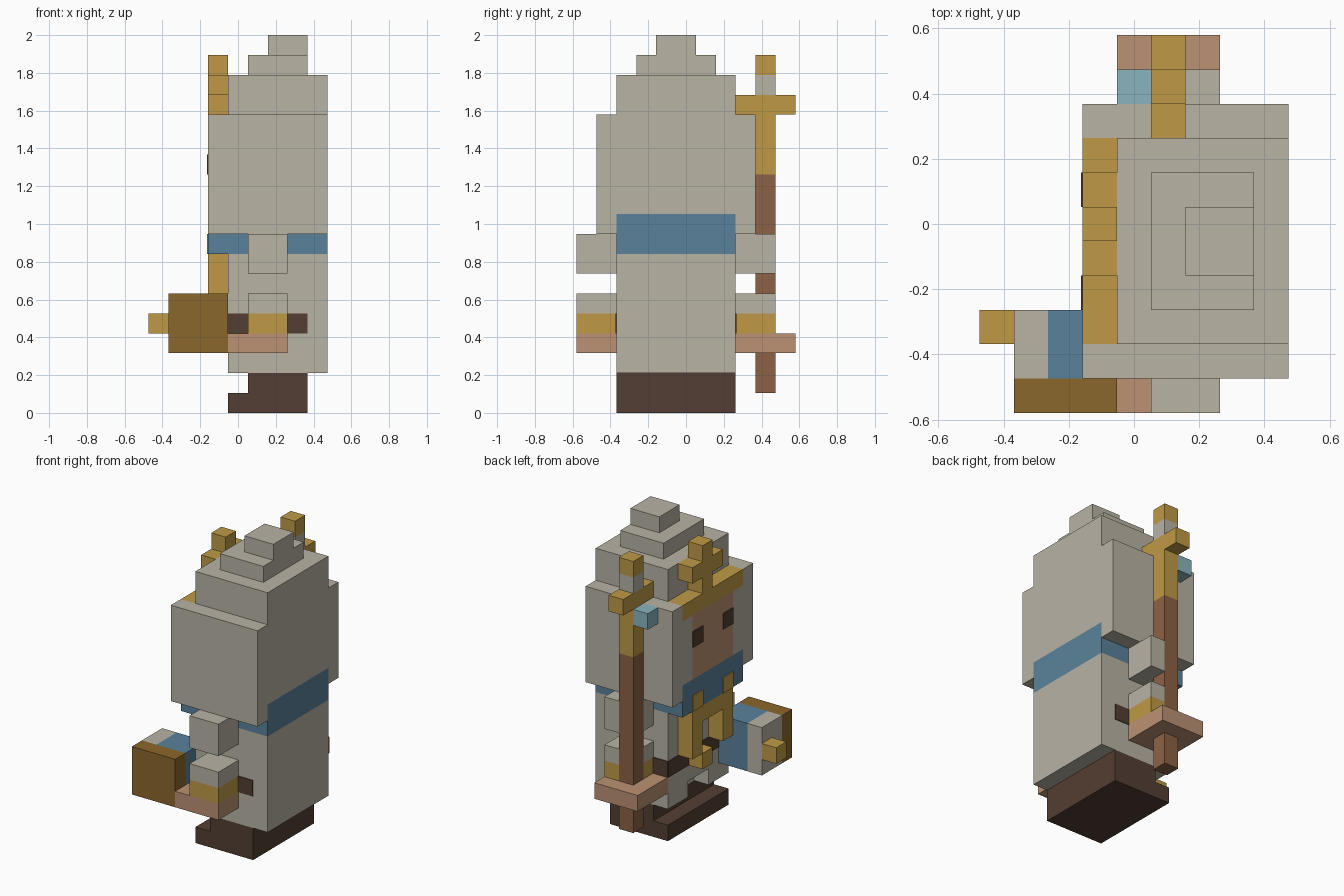
import bpy, bmesh
from mathutils import Vector

if "Cube" in bpy.data.objects:
    bpy.data.objects.remove(bpy.data.objects["Cube"])

U = 2 / 19          # one block
T = 0.05            # plate thickness in blocks


def material(name, hex_colour):
    rgb = [int(hex_colour[i:i + 2], 16) / 255 for i in (0, 2, 4)]
    lin = [c / 12.92 if c <= 0.04045 else ((c + 0.055) / 1.055) ** 2.4 for c in rgb]
    m = bpy.data.materials.new(name)
    m.use_nodes = True
    m.diffuse_color = (*lin, 1)
    bsdf = m.node_tree.nodes["Principled BSDF"]
    bsdf.inputs["Base Color"].default_value = (*lin, 1)
    bsdf.inputs["Roughness"].default_value = 0.9
    return m


CLOTH = material("grey cloth", "B9B3A5")
GOLD = material("gold", "BF9A46")
LEATHER = material("ochre leather", "8B672B")
BLUE = material("blue", "5A829B")
SKIN = material("skin", "BC9173")
WOOD = material("wood brown", "8C6245")
DARK = material("dark brown", "543E33")
CYAN = material("pale cyan", "8AB5BF")


def to_world(x, y, z):
    return Vector(((x - 4.5) * U, (y - 5.5) * U, z * U))


def finish(name, bm, mat):
    bmesh.ops.recalc_face_normals(bm, faces=bm.faces)
    me = bpy.data.meshes.new(name)
    bm.to_mesh(me)
    bm.free()
    me.materials.append(mat)
    ob = bpy.data.objects.new(name, me)
    bpy.context.scene.collection.objects.link(ob)
    return ob


def blocks(name, mat, *boxes):
    """Boxes given as x0, x1, y0, y1, z0, z1 in block units."""
    bm = bmesh.new()
    for x0, x1, y0, y1, z0, z1 in boxes:
        lo, hi = to_world(x0, y0, z0), to_world(x1, y1, z1)
        for v in bmesh.ops.create_cube(bm, size=1)["verts"]:
            v.co = Vector([(a + b) / 2 + c * (b - a) for a, b, c in zip(lo, hi, v.co)])
    return finish(name, bm, mat)


def slab(name, mat, x0, x1, outline):
    """A (y, z) outline extruded from x0 to x1."""
    bm = bmesh.new()
    face = bm.faces.new([bm.verts.new(to_world(x0, y, z)) for y, z in outline])
    ext = bmesh.ops.extrude_face_region(bm, geom=[face])["geom"]
    bmesh.ops.translate(bm, vec=((x1 - x0) * U, 0, 0),
                        verts=[g for g in ext if isinstance(g, bmesh.types.BMVert)])
    return finish(name, bm, mat)


# Shoes and robe
blocks("shoes", DARK, (5, 8, 2, 8, 0, 2), (4, 5, 2, 8, 0, 1))
blocks("robe", CLOTH, (5, 9, 2, 8, 2, 8))
slab("robe_front", CLOTH, 4, 5, [(2, 2), (4, 2), (4, 3), (6, 3), (6, 2), (8, 2), (8, 8), (2, 8)])

# Belt strips on the front and both sides, with a buckle
blocks("belt", DARK, (4 - T, 4, 2, 8, 4, 5),
       (4, 8, 2 - T, 2, 4, 5), (4, 8, 8, 8 + T, 4, 5))
blocks("belt_buckle", GOLD, (3, 4, 5, 6, 4, 5))

# Scarf, beard and moustache ends
blocks("scarf", BLUE, (3, 9, 2, 8, 8, 10))
slab("beard", GOLD, 3, 4, [(3, 5), (4, 5), (4, 7), (6, 7), (6, 5), (7, 5), (7, 8), (3, 8)])
blocks("moustache", GOLD, *[(3 - T, 3, y, y + 1, 8, 9) for y in (3, 6)])

# Head, hair and face
blocks("head", CLOTH, (4, 9, 2, 8, 10, 15))
blocks("side_hair", CLOTH, *[(3, 9, y, y + 1, 9, 15) for y in (1, 8)])
blocks("front_hair", CLOTH, *[(3, 4, y, y + 1, 10, 14) for y in (2, 7)])
blocks("face", SKIN, (3, 4, 3, 7, 10, 14))
blocks("eyes", DARK, *[(3 - T, 3, y, y + 1, 12, 13) for y in (3, 6)])

# Stepped hat with gold band and cross
blocks("hat", CLOTH, (4, 9, 2, 8, 15, 17), (5, 8, 3, 7, 17, 18), (6, 8, 4, 6, 18, 19))
blocks("hat_band", GOLD, (3, 4, 2, 8, 14, 15))
blocks("hat_cross", GOLD, (3, 4, 5, 6, 15, 18), (3, 4, 4, 5, 16, 17), (3, 4, 6, 7, 16, 17))

# Arm on the front (-y) side
blocks("front_shoulder", CLOTH, (5, 7, 0, 2, 7, 9))
blocks("front_sleeve", CLOTH, (5, 7, 0, 2, 5, 6))
blocks("front_cuff", GOLD, (5, 7, 0, 2, 4, 5))
blocks("front_hand", SKIN, (4, 7, 0, 2, 3, 4))


# Arm on the back (+y) side, notched around the staff
def notched(name, mat, z0, z1):
    blocks(name, mat, (6, 7, 8, 10, z0, z1), (5, 6, 8, 9, z0, z1))


notched("back_shoulder", CLOTH, 7, 9)
notched("back_sleeve", CLOTH, 5, 6)
notched("back_cuff", GOLD, 4, 5)
blocks("back_hand", SKIN, (4, 7, 8, 11, 3, 4))

# Staff
blocks("staff_shaft", WOOD, (5, 6, 9, 10, 1, 12))
blocks("staff_head", GOLD, (5, 6, 9, 10, 12, 16), (5, 6, 9, 10, 17, 18))
blocks("staff_crossbar", GOLD, (5, 6, 8, 9, 15, 16), (5, 6, 10, 11, 15, 16))
blocks("staff_inlay", CLOTH, (5, 6, 9, 10, 16, 17))
blocks("staff_gem", CYAN, (4, 5, 9, 10, 14, 15))

# Book held at the front
blocks("book_cover", LEATHER, (1, 4, 0, 1, 3, 6))
blocks("book_pages", CLOTH, (1, 2, 1, 3, 3, 6))
blocks("book_binding", BLUE, (2, 4, 1, 3, 3, 6))
blocks("book_clasp", GOLD, (0, 1, 2, 3, 4, 5))
